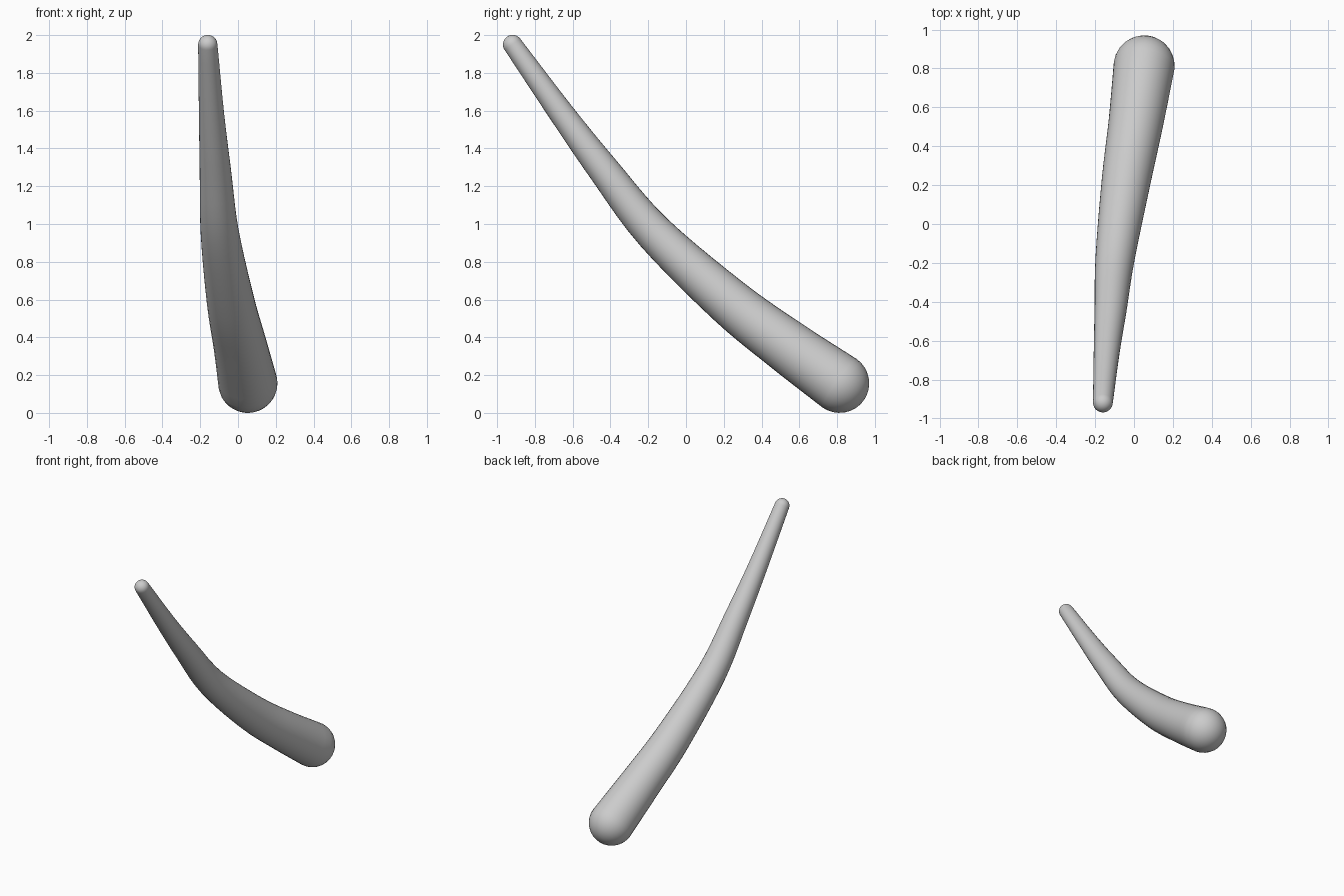
import bpy, bmesh, math
from mathutils import Vector

if "Cube" in bpy.data.objects:
    bpy.data.objects.remove(bpy.data.objects["Cube"])

SIDES, STEPS, CAP = 32, 5, 8

# centre line (x, y, z) and radius, from thick end to thin tip
path = [Vector(p) for p in (
    (0.052, 0.813, 0.157, 0.157),
    (0.010, 0.524, 0.362, 0.141),
    (-0.040, 0.225, 0.592, 0.126),
    (-0.097, -0.172, 0.958, 0.101),
    (-0.120, -0.434, 1.285, 0.083),
    (-0.140, -0.653, 1.578, 0.067),
    (-0.160, -0.918, 1.950, 0.051))]


def spline(pts, steps):
    ext = [2 * pts[0] - pts[1]] + pts + [2 * pts[-1] - pts[-2]]
    out = []
    for i in range(1, len(ext) - 2):
        a, b, c, d = ext[i - 1:i + 3]
        for s in range(steps):
            t = s / steps
            out.append(0.5 * (2 * b + (c - a) * t + (2 * a - 5 * b + 4 * c - d) * t * t
                              + (3 * b - a - 3 * c + d) * t ** 3))
    return out + [pts[-1]]


pts = spline(path, STEPS)
pos = [p.xyz for p in pts]
n = len(pts)
tan = [(pos[min(i + 1, n - 1)] - pos[max(i - 1, 0)]).normalized() for i in range(n)]

# ring list: round cap, body, round cap
rings = []
for k in range(1, CAP):
    a = math.pi / 2 * k / CAP
    rings.append((pos[0] - tan[0] * pts[0].w * math.cos(a), tan[0], pts[0].w * math.sin(a)))
rings += [(pos[i], tan[i], pts[i].w) for i in range(n)]
for k in range(1, CAP):
    a = math.pi / 2 * k / CAP
    rings.append((pos[-1] + tan[-1] * pts[-1].w * math.sin(a), tan[-1], pts[-1].w * math.cos(a)))

bm = bmesh.new()
loops = []
for c, t, r in rings:
    u = Vector((1, 0, 0))
    u = (u - t * u.dot(t)).normalized()
    v = t.cross(u)
    loops.append([bm.verts.new(c + r * (u * math.cos(2 * math.pi * j / SIDES)
                                        + v * math.sin(2 * math.pi * j / SIDES)))
                  for j in range(SIDES)])
for lo, hi in zip(loops, loops[1:]):
    for j in range(SIDES):
        k = (j + 1) % SIDES
        bm.faces.new((lo[j], lo[k], hi[k], hi[j]))

# close both ends with poles
for loop, pole in ((loops[0], pos[0] - tan[0] * pts[0].w),
                   (loops[-1], pos[-1] + tan[-1] * pts[-1].w)):
    p = bm.verts.new(pole)
    for j in range(SIDES):
        bm.faces.new((loop[j], loop[(j + 1) % SIDES], p))
bmesh.ops.recalc_face_normals(bm, faces=bm.faces)
for f in bm.faces:
    f.smooth = True

me = bpy.data.meshes.new("curved_horn")
bm.to_mesh(me)
bm.free()
bpy.context.collection.objects.link(bpy.data.objects.new("curved_horn", me))
